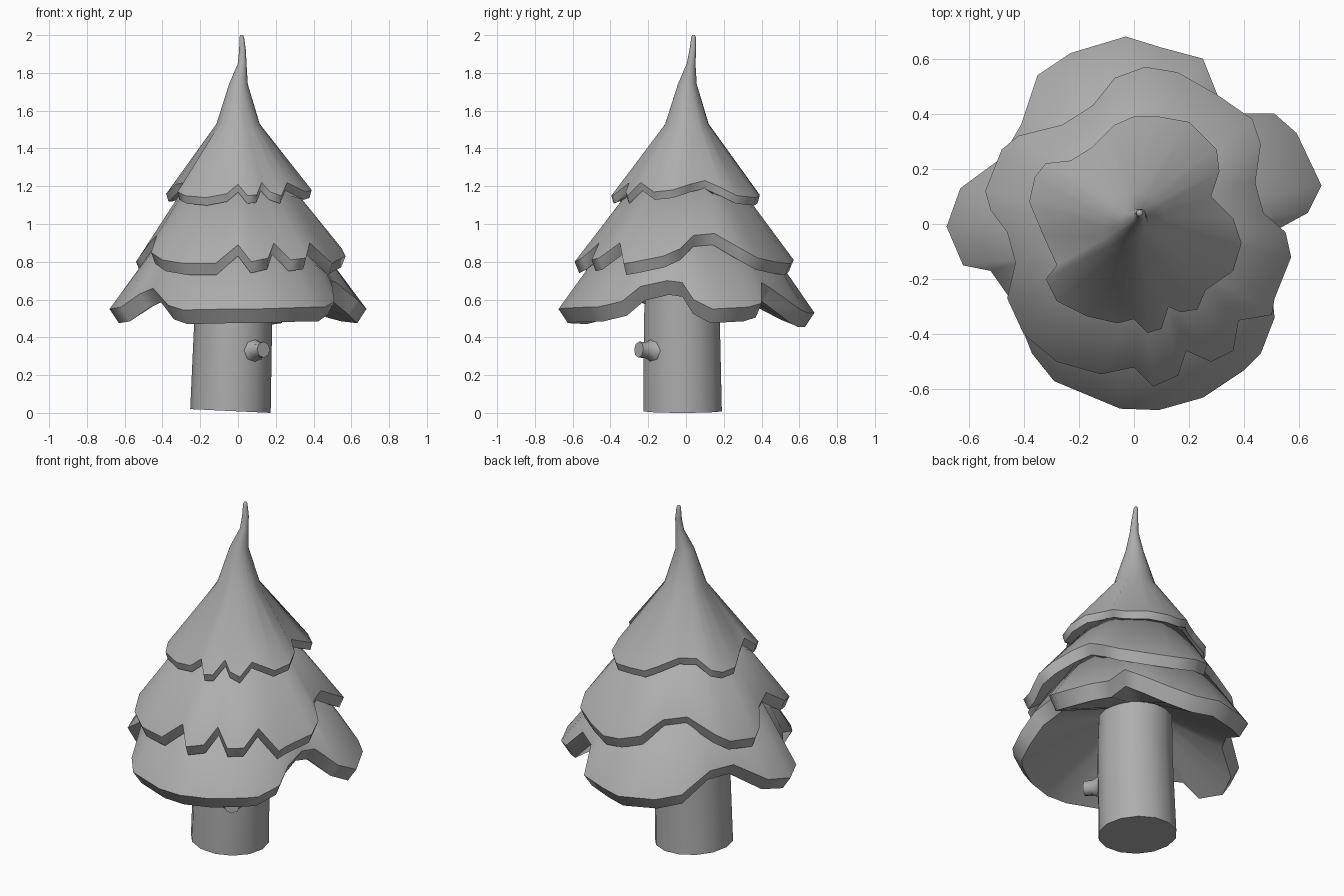
import bpy, bmesh
from math import atan2, cos, sin, pi
from mathutils import Vector

grey = bpy.data.materials.new("mid_grey")
grey.diffuse_color = (.42, .42, .42, 1)


def loft(name, rings, sharp):
    """Skin a stack of equal-length rings, cap both ends, crease the listed rings."""
    bm = bmesh.new()
    vs = [[bm.verts.new(p) for p in r] for r in rings]
    n = len(vs[0])
    for a, b in zip(vs, vs[1:]):
        for i in range(n):
            j = (i + 1) % n
            bm.faces.new((a[i], a[j], b[j], b[i]))
    bm.faces.new(vs[0])
    bm.faces.new(vs[-1])
    bmesh.ops.recalc_face_normals(bm, faces=bm.faces)
    for f in bm.faces:
        f.smooth = True
    for k in sharp:
        for i in range(n):
            bm.edges.get((vs[k][i], vs[k][(i + 1) % n])).smooth = False
    me = bpy.data.meshes.new(name)
    bm.to_mesh(me)
    bm.free()
    me.materials.append(grey)
    ob = bpy.data.objects.new(name, me)
    bpy.context.collection.objects.link(ob)
    return ob


def skirt(name, rim, inset, drop, inner, upper):
    """Branch tier: lobed rim, thick lip, hollow underside, rings above (x, y, z, r)."""
    angs = [atan2(y, x) for x, y, z in rim]

    def ring(x, y, z, r):
        return [(x + r * cos(a), y + r * sin(a), z) for a in angs]
    lip = [(x - inset * cos(a), y - inset * sin(a), z - drop)
           for (x, y, z), a in zip(rim, angs)]
    return loft(name, [ring(*inner), lip, rim] + [ring(*u) for u in upper], (0, 1, 2))


# Bottom tier: four broad lobes
low = [(.68, .14, .55), (.59, .33, .56), (.51, .40, .58), (.40, .40, .69),
       (.31, .45, .66), (.25, .60, .55), (.10, .64, .53), (-.03, .68, .53),
       (-.23, .62, .54), (-.35, .54, .57), (-.41, .36, .66), (-.48, .24, .67),
       (-.63, .13, .58), (-.68, -.01, .55), (-.62, -.15, .56), (-.52, -.17, .63),
       (-.45, -.27, .66), (-.37, -.47, .57), (-.29, -.57, .545), (-.05, -.67, .55),
       (.09, -.675, .55), (.25, -.63, .555), (.40, -.53, .56), (.46, -.47, .56),
       (.51, -.34, .59), (.50, -.24, .67), (.49, -.10, .70), (.52, -.02, .69),
       (.63, .04, .60)]
skirt("bottom_branches", low, .05, .075, (-.03, -.01, .72, .19), [(0, 0, .95, .39)])

# Middle tier: jagged at the front, wavy behind
mid = [(.47, .04, .94), (.44, .15, .95), (.46, .29, .87), (.43, .38, .82),
       (.30, .47, .80), (.16, .55, .79), (.04, .57, .81), (-.07, .53, .84),
       (-.15, .43, .92), (-.26, .36, .94), (-.42, .32, .86), (-.48, .27, .82),
       (-.54, .12, .80), (-.52, .05, .83), (-.46, -.03, .91), (-.43, -.14, .94),
       (-.46, -.27, .85), (-.40, -.40, .81), (-.28, -.50, .79), (-.12, -.545, .79),
       (0, -.52, .89), (.07, -.59, .80), (.16, -.55, .82), (.19, -.46, .90),
       (.28, -.50, .81), (.36, -.46, .82), (.38, -.35, .90), (.50, -.33, .79),
       (.51, -.27, .80), (.57, -.12, .83), (.55, -.03, .87)]
skirt("middle_branches", mid, .025, .06, (0, 0, .88, .37), [(0, 0, 1.21, .275)])

# Top tier with the bent tip
top = [(.36, .02, 1.21), (.28, .10, 1.23), (.31, .19, 1.19), (.30, .27, 1.15),
       (.20, .37, 1.14), (.09, .39, 1.15), (0, .39, 1.155), (-.07, .36, 1.19),
       (-.15, .28, 1.23), (-.23, .23, 1.23), (-.32, .22, 1.18), (-.36, .17, 1.16),
       (-.38, .08, 1.16), (-.33, -.04, 1.21), (-.28, -.15, 1.22), (-.32, -.20, 1.17),
       (-.28, -.28, 1.15), (-.17, -.335, 1.14), (-.06, -.36, 1.16), (0, -.345, 1.21),
       (.05, -.395, 1.15), (.10, -.38, 1.155), (.125, -.30, 1.22), (.17, -.32, 1.17),
       (.23, -.31, 1.15), (.26, -.24, 1.22), (.36, -.17, 1.17), (.39, -.07, 1.18)]
skirt("top_branches", top, .012, .042, (0, 0, 1.17, .26),
      [(0, .005, 1.53, .115), (.002, .007, 1.74, .05), (.022, .027, 1.85, .023),
       (.024, .036, 1.92, .018), (.02, .04, 1.99, .012), (.02, .04, 2.0, .007)])

# Trunk: slightly leaning column with an uneven foot
N = 14
rings = []
for cx, cy, z, r, tilt in [(-.04, -.018, .01, .213, .01), (-.025, -.022, .5, .206, 0),
                           (-.02, -.01, .8, .2, 0)]:
    rings.append([(cx + r * cos(2 * pi * i / N), cy + r * sin(2 * pi * i / N),
                   z - tilt * cos(2 * pi * i / N)) for i in range(N)])
loft("trunk", rings, (0, 2))

# Sawn-off branch stub flaring out of the trunk
axis = Vector((.575, -.82, .05)).normalized()
q = axis.to_track_quat('Z', 'Y')
tip = Vector((.135, -.25, .335))
stub = []
for d, r in [(-.13, .095), (-.08, .06), (-.045, .043), (0, .042)]:
    stub.append([tip + axis * d + q @ Vector((r * cos(i * pi / 4), r * sin(i * pi / 4), 0))
                 for i in range(8)])
loft("branch_stub", stub, (3,))
